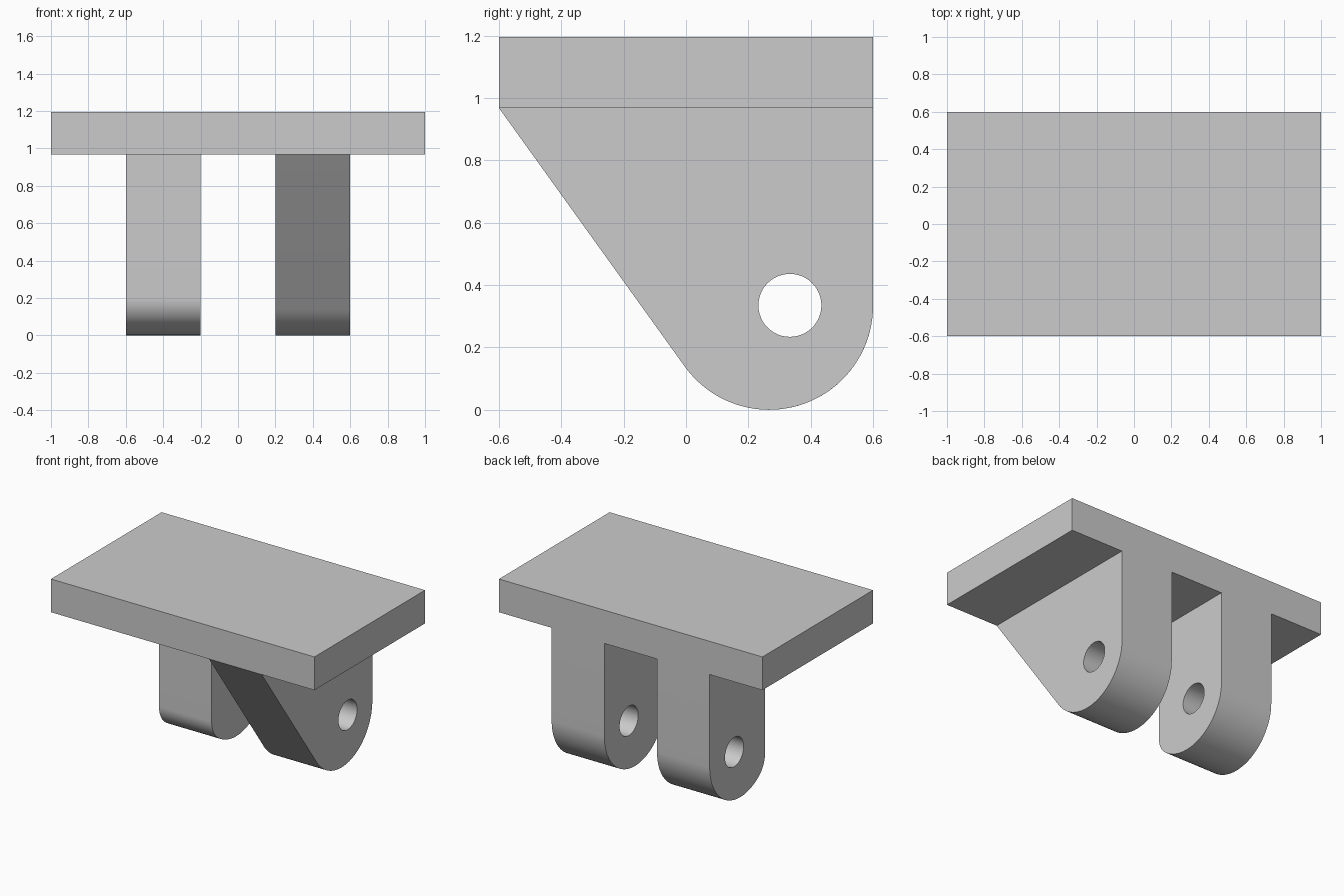
import bpy, bmesh, math

cube = bpy.data.objects.get("Cube")
if cube:
    bpy.data.objects.remove(cube, do_unlink=True)

PLATE_BOTTOM, PLATE_TOP, BACK = 0.968, 1.196, 0.6
R = 1 / 3                      # radius of the rounded leg end
CY, CZ = BACK - R, R           # centre of the rounded leg end

grey = bpy.data.materials.new("plain_grey")
grey.use_nodes = True
colour = (0.6, 0.6, 0.6, 1)
grey.diffuse_color = colour
grey.node_tree.nodes["Principled BSDF"].inputs["Base Color"].default_value = colour


def arc(cy, cz, r, start, end, steps):
    angles = [math.radians(start + (end - start) * i / steps) for i in range(steps + 1)]
    return [(cy + r * math.cos(a), cz + r * math.sin(a)) for a in angles]


def extrude_profile(name, points, x0, x1):
    """Closed (y, z) outline extruded along x."""
    bm = bmesh.new()
    face = bm.faces.new([bm.verts.new((x0, y, z)) for y, z in points])
    grown = bmesh.ops.extrude_face_region(bm, geom=[face])["geom"]
    bmesh.ops.translate(bm, vec=(x1 - x0, 0, 0),
                        verts=[v for v in grown if isinstance(v, bmesh.types.BMVert)])
    bmesh.ops.recalc_face_normals(bm, faces=bm.faces)
    mesh = bpy.data.meshes.new(name)
    bm.to_mesh(mesh)
    bm.free()
    mesh.materials.append(grey)
    obj = bpy.data.objects.new(name, mesh)
    bpy.context.collection.objects.link(obj)
    return obj


def apply_boolean(target, tool, operation):
    mod = target.modifiers.new(operation.lower(), 'BOOLEAN')
    mod.operation, mod.object, mod.solver = operation, tool, 'EXACT'
    bpy.context.view_layer.objects.active = target
    bpy.ops.object.modifier_apply(modifier=mod.name)
    bpy.data.objects.remove(tool, do_unlink=True)


# Mounting plate
bracket = extrude_profile("mounting_bracket", [
    (-BACK, PLATE_BOTTOM), (BACK, PLATE_BOTTOM), (BACK, PLATE_TOP), (-BACK, PLATE_TOP)], -1, 1)

# Gusset leg: sloped front edge tangent to the rounded end
dy, dz = -BACK - CY, PLATE_BOTTOM - CZ
tangent = math.degrees(math.atan2(dz, dy) + math.acos(R / math.hypot(dy, dz)))
top = PLATE_BOTTOM + 0.08
gusset = [(BACK, top), (-BACK, top), (-BACK, PLATE_BOTTOM)]
gusset += arc(CY, CZ, R, tangent, 360, 40)
left_leg = extrude_profile("left_leg", gusset, 0.2, 0.6)

# Straight leg: small front fillet running into the same rounded end
blend = 180 + math.degrees(math.atan2(4, 3))
straight = [(BACK, top), (0, top)]
straight += arc(R / 2, 0.2, R / 2, 180, blend, 14)
straight += arc(CY, CZ, R, blend, 360, 36)[1:]
right_leg = extrude_profile("right_leg", straight, -0.6, -0.2)

for leg in (left_leg, right_leg):
    apply_boolean(bracket, leg, 'UNION')

# Pin hole through both legs
pin = extrude_profile("pin_cutter", arc(R, 0.335, 0.101, 0, 352.5, 47), -0.8, 0.8)
pin.hide_render = True
apply_boolean(bracket, pin, 'DIFFERENCE')

# Merge coplanar pieces and smooth the rounded surfaces
bm = bmesh.new()
bm.from_mesh(bracket.data)
bmesh.ops.remove_doubles(bm, verts=bm.verts, dist=0.0001)
bmesh.ops.dissolve_limit(bm, angle_limit=math.radians(0.5), verts=bm.verts, edges=bm.edges)
bm.to_mesh(bracket.data)
bm.free()
bpy.ops.object.select_all(action='DESELECT')
bracket.select_set(True)
bpy.context.view_layer.objects.active = bracket
bpy.ops.object.shade_smooth_by_angle(angle=math.radians(25))
